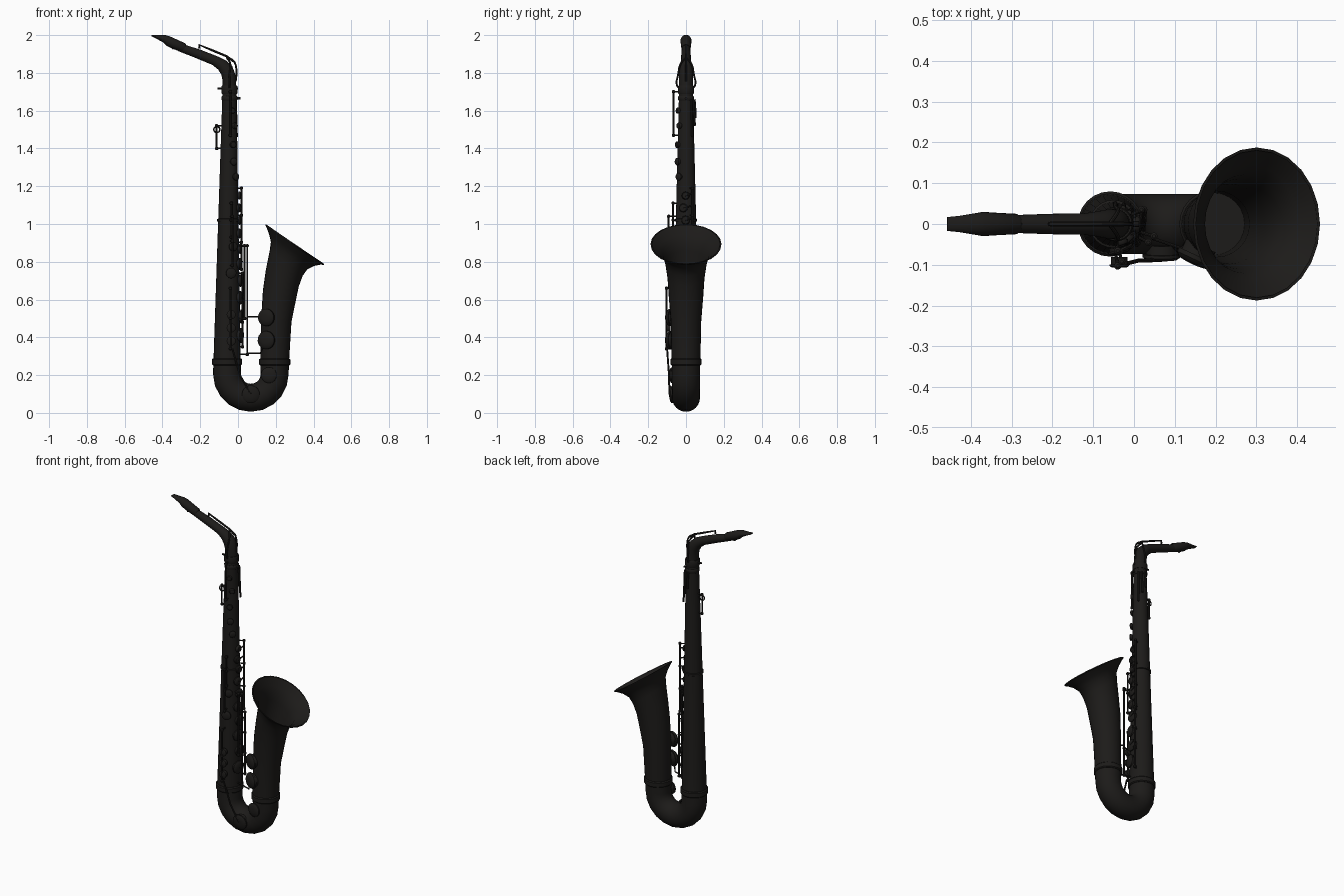
import bpy, bmesh, math
from mathutils import Vector

if "Cube" in bpy.data.objects:
    bpy.data.objects.remove(bpy.data.objects["Cube"])

dark = bpy.data.materials.new("dark_lacquer")
dark.diffuse_color = (0.012, 0.011, 0.01, 1)
dark.use_nodes = True
dark.node_tree.nodes["Principled BSDF"].inputs["Base Color"].default_value = dark.diffuse_color


def finish(ob, angle=40):
    ob.data.materials.append(dark)
    bpy.ops.object.select_all(action='DESELECT')
    ob.select_set(True)
    bpy.context.view_layer.objects.active = ob
    bpy.ops.object.shade_smooth_by_angle(angle=math.radians(angle))
    return ob


def from_bm(name, bm, angle=40):
    bmesh.ops.recalc_face_normals(bm, faces=bm.faces)
    me = bpy.data.meshes.new(name)
    bm.to_mesh(me)
    bm.free()
    ob = bpy.data.objects.new(name, me)
    bpy.context.collection.objects.link(ob)
    return finish(ob, angle)


def loft(name, stations, n=24, caps=False):
    """Rings spanning pairs of opposite xz points (ax, az, bx, bz[, half width])."""
    bm = bmesh.new()
    rings = []
    for s in stations:
        a, b = Vector((s[0], 0, s[1])), Vector((s[2], 0, s[3]))
        c, u = (a + b) / 2, (a - b) / 2
        w = s[4] if len(s) > 4 else u.length
        rings.append([bm.verts.new(c + u * math.cos(t) + Vector((0, w * math.sin(t), 0)))
                      for t in (2 * math.pi * i / n for i in range(n))])
    for r, q in zip(rings, rings[1:]):
        for i in range(n):
            j = (i + 1) % n
            bm.faces.new((r[i], r[j], q[j], q[i]))
    if caps:
        bm.faces.new(rings[0])
        bm.faces.new(rings[-1])
    return from_bm(name, bm)


def lathe(name, pos, normal, profile, n=20):
    """Revolve (radius, height) points about the normal."""
    bm = bmesh.new()
    rot = Vector((0, 0, 1)).rotation_difference(Vector(normal).normalized())
    rings = [[bm.verts.new(Vector(pos) + rot @ Vector((r * math.cos(2 * math.pi * i / n),
              r * math.sin(2 * math.pi * i / n), h))) for i in range(n)] for r, h in profile]
    for r, q in zip(rings, rings[1:]):
        for i in range(n):
            j = (i + 1) % n
            bm.faces.new((r[i], r[j], q[j], q[i]))
    bm.faces.new(rings[0])
    bm.faces.new(rings[-1])
    return from_bm(name, bm)


def wire(name, pts, r=0.004, smooth=False):
    cu = bpy.data.curves.new(name, 'CURVE')
    cu.dimensions = '3D'
    cu.bevel_depth, cu.bevel_resolution, cu.use_fill_caps = r, 2, True
    cu.resolution_u = 6
    sp = cu.splines.new('BEZIER' if smooth else 'POLY')
    items = sp.bezier_points if smooth else sp.points
    items.add(len(pts) - 1)
    for it, p in zip(items, pts):
        if smooth:
            it.co = p
            it.handle_left_type = it.handle_right_type = 'AUTO'
        else:
            it.co = (*p, 1)
    ob = bpy.data.objects.new(name, cu)
    bpy.context.collection.objects.link(ob)
    bpy.ops.object.select_all(action='DESELECT')
    ob.select_set(True)
    bpy.context.view_layer.objects.active = ob
    bpy.ops.object.convert(target='MESH')
    return finish(bpy.context.view_layer.objects.active)


def on_body(z, deg, lift=0.0):
    """Point and outward normal on the straight body tube."""
    t = (z - 0.27) / 1.43
    r = 0.072 - 0.035 * t + lift
    d = Vector((math.cos(math.radians(deg)), math.sin(math.radians(deg)), 0))
    return Vector((-0.058 + 0.013 * t, 0, z)) + d * r, d


def cup(name, pos, normal, r, h=0.018):
    lathe(name, pos, normal, [(r * .85, -0.015), (r * .85, h * .35), (r, h * .35),
                              (r, h * .7), (r * .8, h), (r * .3, h * 1.1)])


def key_rod(name, x, y, z0, z1, axis_x, r=0.005, posts=3):
    """Vertical hinge rod with ball posts reaching into the tube."""
    wire(name, [(x, y, z0), (x, y, z1)], r)
    for i in range(posts):
        z = z0 + (z1 - z0) * i / (posts - 1)
        wire(name + "_post", [(axis_x, 0, z), (x, y, z)], 0.004)
        lathe(name + "_ball", (x, y, z), (0, 0, 1), [(.004, -.009), (.009, -.004), (.009, .004), (.004, .009)], 10)


# neck, body, bow and bell as one continuous open tube
tube = [(-.30, 1.955, -.315, 1.915), (-.2, 1.923, -.217, 1.876), (-.11, 1.888, -.135, 1.842),
        (-.065, 1.867, -.105, 1.818), (-.03, 1.835, -.088, 1.79), (-.012, 1.785, -.081, 1.758),
        (-.008, 1.7, -.082, 1.7), (.014, .27, -.13, .27)]
for i in range(11):
    t = math.pi + math.pi * i / 10
    c, s = math.cos(t), math.sin(t)
    tube.append((.068 + .052 * c, .206 + .052 * s, .068 + .2 * c, .206 + .2 * s))
tube += [(.118, .27, .27, .27), (.122, .49, .283, .48), (.132, .65, .305, .59),
         (.148, .76, .322, .67), (.168, .86, .342, .725), (.174, .905, .367, .76),
         (.165, .945, .402, .778), (.146, .995, .453, .788)]
loft("body_tube", tube)
loft("bell_rim", [(.150, .984, .444, .784), (.145, .994, .454, .784), (.145, .999, .456, .789),
                  (.152, .996, .449, .791)])

# collars on the joints
def collar(name, x, z, r, h):
    lathe(name, (x, 0, z), (0, 0, 1), [(r * .93, -h), (r, -h * .7), (r, h * .7), (r * .93, h)], 24)

collar("bow_collar_left", -.058, .27, .080, .018)
collar("bow_collar_right", .194, .27, .083, .018)
collar("neck_collar", -.045, 1.71, .043, .022)
collar("neck_receiver", -.045, 1.665, .042, .012)
collar("body_band", -.051, 1.02, .059, .008)
wire("neck_screw", [(-.108, 0, 1.717), (.0, 0, 1.717)], .006)
wire("receiver_screw", [(-.04, 0, 1.665), (.012, 0, 1.665)], .007)

# mouthpiece with beak, plus clamp
loft("mouthpiece", [(-.457, 2.0, -.459, 1.994, .017), (-.425, 2.0, -.43, 1.98, .020),
                    (-.385, 2.0, -.398, 1.962, .026), (-.36, 1.993, -.38, 1.945, .030),
                    (-.335, 1.982, -.355, 1.932, .028), (-.28, 1.957, -.297, 1.909, .025),
                    (-.275, 1.95, -.29, 1.912, .021)], 20, True)
wire("clamp_screw", [(-.345, -.012, 1.93), (-.345, .012, 1.93)], .006)

# octave key: lever over the neck and loop around it
wire("octave_lever", [(-.205, 0, 1.93), (-.205, 0, 1.948), (-.13, 0, 1.917), (-.06, 0, 1.888),
                      (-.025, 0, 1.862)], .006)
for s in (-1, 1):
    wire("octave_loop", [(-.06, 0, 1.882), (-.04, s * .03, 1.845), (-.045, s * .042, 1.79),
                         (-.045, s * .05, 1.745), (-.045, s * .043, 1.722)], .005, True)
wire("octave_arc", [(-.06, 0, 1.882), (-.025, 0, 1.865), (-.008, 0, 1.815), (-.012, 0, 1.755)], .005, True)

# main stack of key cups facing the bell
stack = [(1.15, .021), (1.085, .023), (1.02, .024), (.95, .026), (.87, .028),
         (.79, .030), (.70, .033), (.61, .035), (.51, .037), (.41, .039)]
for i, (z, r) in enumerate(stack):
    p, d = on_body(z, -14 if i % 2 else -2)
    cup("stack_key", p - d * .004, d, r)
    wire("stack_arm", [p + d * .014, (p.x + .018, .034, z + .012)], .004)
key_rod("stack_rod_upper", .018, .035, .76, 1.19, -.05, .005, 4)
key_rod("stack_rod_lower", .024, .035, .35, .74, -.055, .005, 4)

# long bell-key rods and their arms
key_rod("bell_key_rod_long", .049, -.03, .31, .885, -.05, .005, 2)
key_rod("bell_key_rod_short", .035, -.045, .50, .885, -.05, .005, 2)
for z, tz in ((.51, .50), (.315, .38)):
    wire("bell_key_arm", [(.045, -.035, z), (.118, -.06, z), (.145, -.085, tz)], .004)
for z, r in ((.505, .046), (.385, .048)):
    cup("bell_key", (.157, -.066, z), (-.42, -.9, 0), r, .032)

# front bow keys
cup("bow_key_low", (.068, -.066, .10), (0, -1, -.1), .047, .022)
cup("bow_key_high", (.165, -.064, .20), (-.15, -1, 0), .042, .020)
wire("bow_key_arm", [(.068, -.088, .1), (.01, -.09, .2), (-.03, -.1, .34)], .005)

# front side keys: rods, cups and finger buttons
key_rod("front_rod_low", -.04, -.103, .34, .66, -.057, .006)
key_rod("front_rod_mid", -.03, -.092, .78, 1.04, -.053, .005)
key_rod("front_rod_upper", -.035, -.068, .93, 1.11, -.052, .005)
key_rod("front_rod_top", -.04, -.066, 1.47, 1.70, -.046, .005, 2)
for z in (.38, .45, .52):
    cup("little_finger_plate", (-.036, -.096, z), (0, -1, 0), .024, .010)
for z, deg, r in ((1.60, -70, .016), (1.52, -50, .017), (1.42, -65, .018), (1.33, -60, .02),
                  (1.25, -45, .02), (.74, -75, .028), (.88, -65, .024)):
    p, d = on_body(z, deg)
    cup("side_key", p, d, r, .014)

# palm keys on the rear side
for k, (a, b) in enumerate(((40, 1.46), (65, 1.52), (90, 1.56))):
    p0, _ = on_body(1.66, a, .006)
    p1, _ = on_body(b + .08, a, .008)
    p2, d2 = on_body(b, a, .010)
    wire("palm_key", [p0, p1, p2], .006, True)

# thumb hook and strap ring at the back of the body
key_rod("thumb_rod", -.113, 0, 1.40, 1.52, -.05, .005, 2)
bpy.ops.mesh.primitive_torus_add(major_radius=.016, minor_radius=.004, major_segments=16, minor_segments=8,
                                 location=(-.112, 0, 1.50), rotation=(math.pi / 2, 0, 0))
ring = bpy.context.object
ring.name = "strap_ring"
finish(ring)
